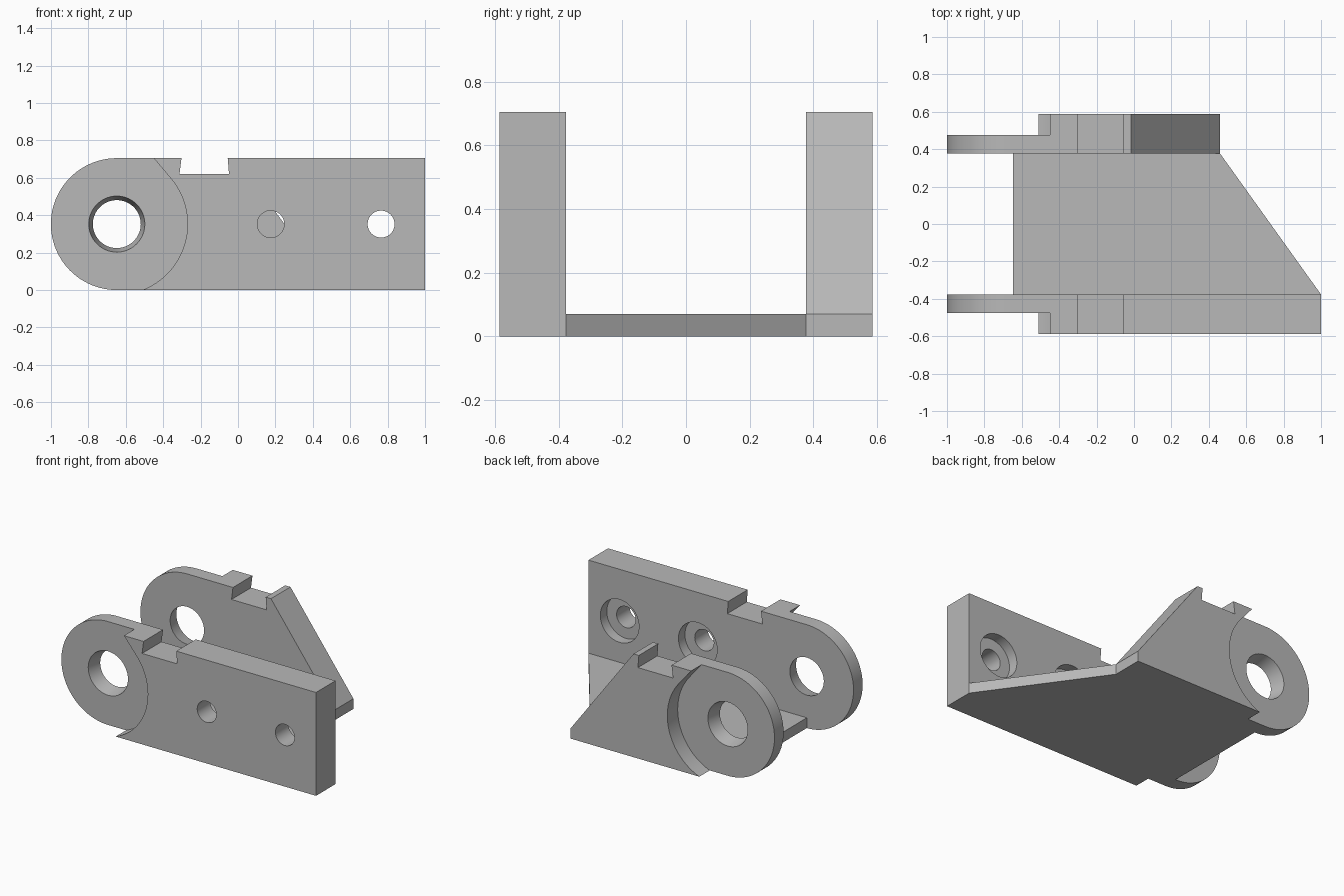
import bpy, bmesh
from math import sin, cos, radians

cube = bpy.data.objects.get("Cube")
if cube:
    bpy.data.objects.remove(cube, do_unlink=True)

grey = bpy.data.materials.new("plain grey")
grey.use_nodes = True
colour = (0.48, 0.48, 0.48, 1)
grey.diffuse_color = colour
grey.node_tree.nodes["Principled BSDF"].inputs["Base Color"].default_value = colour

TOP, INNER, EAR, OUTER = 0.705, 0.377, 0.475, 0.587   # height and distances from the middle
CX, CZ, R = -0.648, TOP / 2, TOP / 2                  # ear centre and radius
RELIEF = 0.378


def arc(radius, start, end, steps):
    angles = [radians(start + (end - start) * i / steps) for i in range(steps + 1)]
    return [(CX + radius * cos(a), CZ + radius * sin(a)) for a in angles]


def prism(name, points, depth):
    """Closed solid from 3D points swept along the depth vector."""
    bm = bmesh.new()
    face = bm.faces.new([bm.verts.new(p) for p in points])
    swept = bmesh.ops.extrude_face_region(bm, geom=[face], use_keep_orig=True)
    moved = [v for v in swept["geom"] if isinstance(v, bmesh.types.BMVert)]
    bmesh.ops.translate(bm, verts=moved, vec=depth)
    return finish(name, bm)


def finish(name, bm):
    bmesh.ops.recalc_face_normals(bm, faces=bm.faces)
    mesh = bpy.data.meshes.new(name)
    bm.to_mesh(mesh)
    bm.free()
    mesh.materials.append(grey)
    obj = bpy.data.objects.new(name, mesh)
    bpy.context.collection.objects.link(obj)
    return obj


def slab(name, outline, side, near, far):
    """Side-view outline given thickness between two distances from the middle."""
    return prism(name, [(x, side * near, z) for x, z in outline], (0, side * (far - near), 0))


def drill(x, side, near, far, r_near, r_far):
    """Round cutter across the plate, tapered if the radii differ."""
    bm = bmesh.new()
    rings = []
    for y, r in ((near, r_near), (far, r_far)):
        angles = [radians(i * 5) for i in range(72)]
        rings.append([bm.verts.new((x + r * cos(a), side * y, CZ + r * sin(a))) for a in angles])
        bm.faces.new(rings[-1])
    a, b = rings
    for i in range(72):
        bm.faces.new((a[i - 1], a[i], b[i], b[i - 1]))
    return finish("drill", bm)


def cut(obj, cutters):
    for c in cutters:
        c.hide_render = True
        mod = obj.modifiers.new("cut", 'BOOLEAN')
        mod.operation, mod.solver, mod.object = 'DIFFERENCE', 'EXACT', c
    graph = bpy.context.evaluated_depsgraph_get()
    mesh = bpy.data.meshes.new_from_object(obj.evaluated_get(graph))
    obj.modifiers.clear()
    obj.data = mesh
    for c in cutters:
        bpy.data.objects.remove(c, do_unlink=True)


def side_plate(name, side, end, holes):
    # rounded ear on the left, dovetail slot in the top edge
    slot = [(-0.055, TOP), (-0.048, 0.62), (-0.313, 0.62), (-0.302, TOP)]
    plate = slab(name, end + slot + arc(R, 90, 270, 48), side, INNER, OUTER)

    # outer relief around the ear, running off on a tangent at the top
    curve = arc(RELIEF, -80, 40, 40)
    x, z = curve[-1]
    t = 0.3
    tangent = (x - t * sin(radians(40)), z + t * cos(radians(40)))
    relief = [(-1.2, -0.1), (curve[0][0], -0.1)] + curve + [tangent, (-1.2, tangent[1])]
    cutters = [slab("relief", relief, side, EAR, OUTER + 0.1),
               drill(CX, side, INNER - 0.05, EAR + 0.05, 0.117, 0.161)]

    # bolt holes, counterbored from the inside
    for x in holes:
        cutters.append(drill(x, side, INNER - 0.1, OUTER + 0.1, 0.072, 0.072))
        cutters.append(drill(x, side, INNER - 0.1, INNER + 0.07, 0.146, 0.146))
    cut(plate, cutters)
    return plate


front = side_plate("front_plate", -1, [(1, 0), (1, TOP)], (0.175, 0.765))
back = side_plate("back_plate", 1, [(0.46, 0), (0.46, 0.07), (-0.015, TOP)], ())

# floor joining the plates, with a slanted free edge
floor_outline = [(CX, -INNER), (1, -INNER), (0.46, INNER), (CX, INNER)]
floor = prism("floor_plate", [(x, y, 0) for x, y in floor_outline], (0, 0, 0.07))

for obj in (front, back, floor):
    bpy.ops.object.select_all(action='DESELECT')
    obj.select_set(True)
    bpy.context.view_layer.objects.active = obj
    bpy.ops.object.shade_smooth_by_angle(angle=radians(30))
